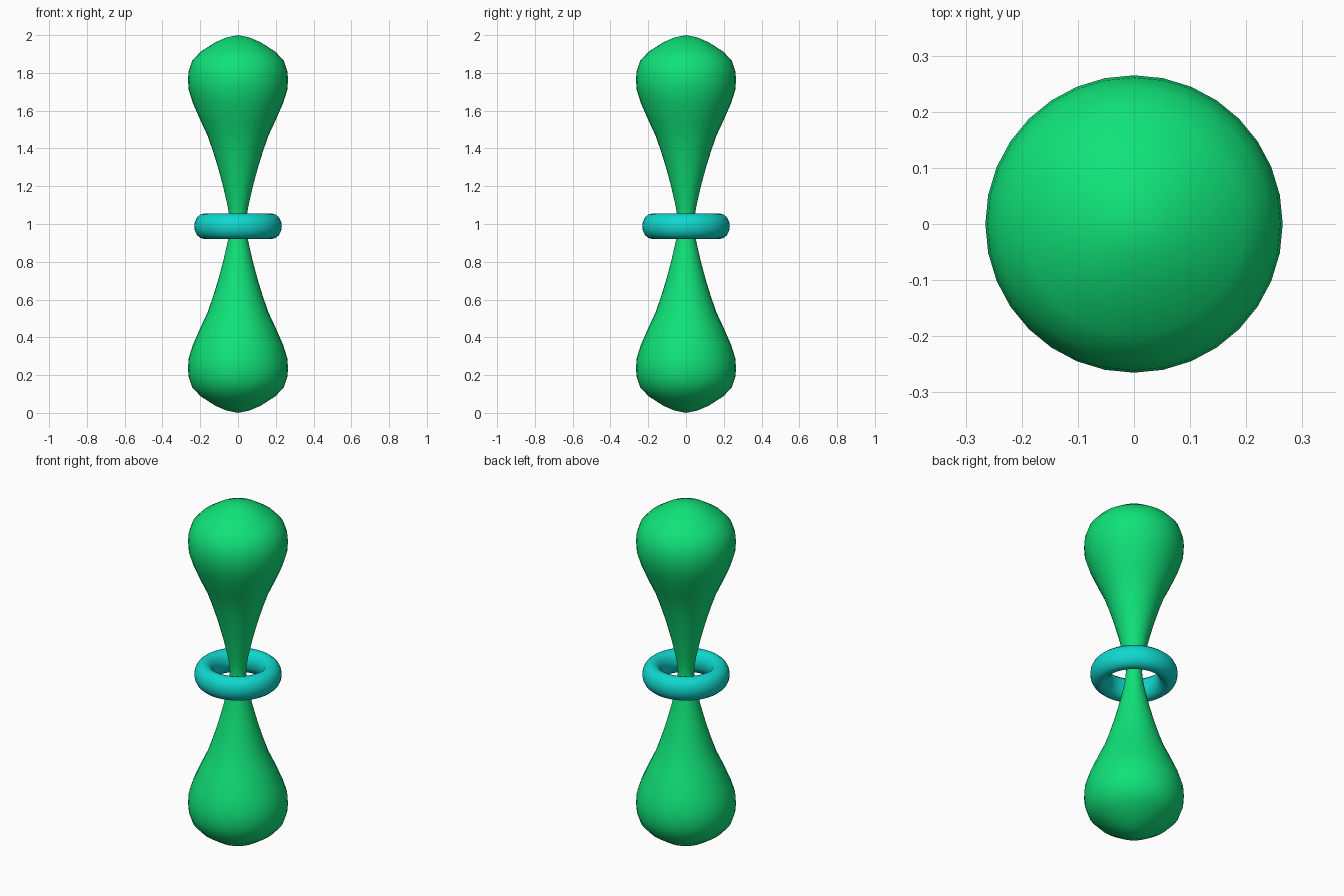
import bpy, bmesh
from math import cos, sin, pi

if "Cube" in bpy.data.objects:
    bpy.data.objects.remove(bpy.data.objects["Cube"])


def material(name, color):
    m = bpy.data.materials.new(name)
    m.diffuse_color = color
    m.use_nodes = True
    m.node_tree.nodes["Principled BSDF"].inputs["Base Color"].default_value = m.diffuse_color
    return m


def lathe(name, profile, mat, segments=32, closed=False):
    """Revolve (radius, z) points around z; zero radius makes a pole."""
    bm = bmesh.new()
    rings = []
    for r, z in profile:
        if r == 0:
            rings.append([bm.verts.new((0, 0, z))] * segments)
        else:
            rings.append([bm.verts.new((r * cos(2 * pi * i / segments),
                                        r * sin(2 * pi * i / segments), z))
                          for i in range(segments)])
    pairs = list(zip(rings, rings[1:]))
    if closed:
        pairs.append((rings[-1], rings[0]))
    for a, b in pairs:
        for i in range(segments):
            j = (i + 1) % segments
            quad = list(dict.fromkeys((a[i], a[j], b[j], b[i])))
            bm.faces.new(quad).smooth = True
    bmesh.ops.recalc_face_normals(bm, faces=bm.faces)
    me = bpy.data.meshes.new(name)
    bm.to_mesh(me)
    bm.free()
    me.materials.append(mat)
    ob = bpy.data.objects.new(name, me)
    bpy.context.collection.objects.link(ob)
    return ob


green = material("green", (0.005, 0.76, 0.19, 1))
teal = material("teal", (0.005, 0.69, 0.62, 1))

# Double bulb body: lower half profile, mirrored about z = 1
half = [(0, 0), (0.06, 0.012), (0.12, 0.038), (0.198, 0.088), (0.242, 0.135),
        (0.261, 0.19), (0.265, 0.235), (0.261, 0.29), (0.239, 0.36),
        (0.195, 0.46), (0.162, 0.53), (0.134, 0.61), (0.106, 0.70),
        (0.079, 0.80), (0.056, 0.90), (0.046, 0.96)]
lathe("double_bulb_body",
      half + [(0.043, 1.0)] + [(r, 2 - z) for r, z in reversed(half)], green)

# Loose ring around the neck, slightly taller than it is thick
section = [(0.18 + 0.052 * cos(2 * pi * k / 16), 0.988 + 0.067 * sin(2 * pi * k / 16))
           for k in range(16)]
lathe("neck_ring", section, teal, segments=48, closed=True)
